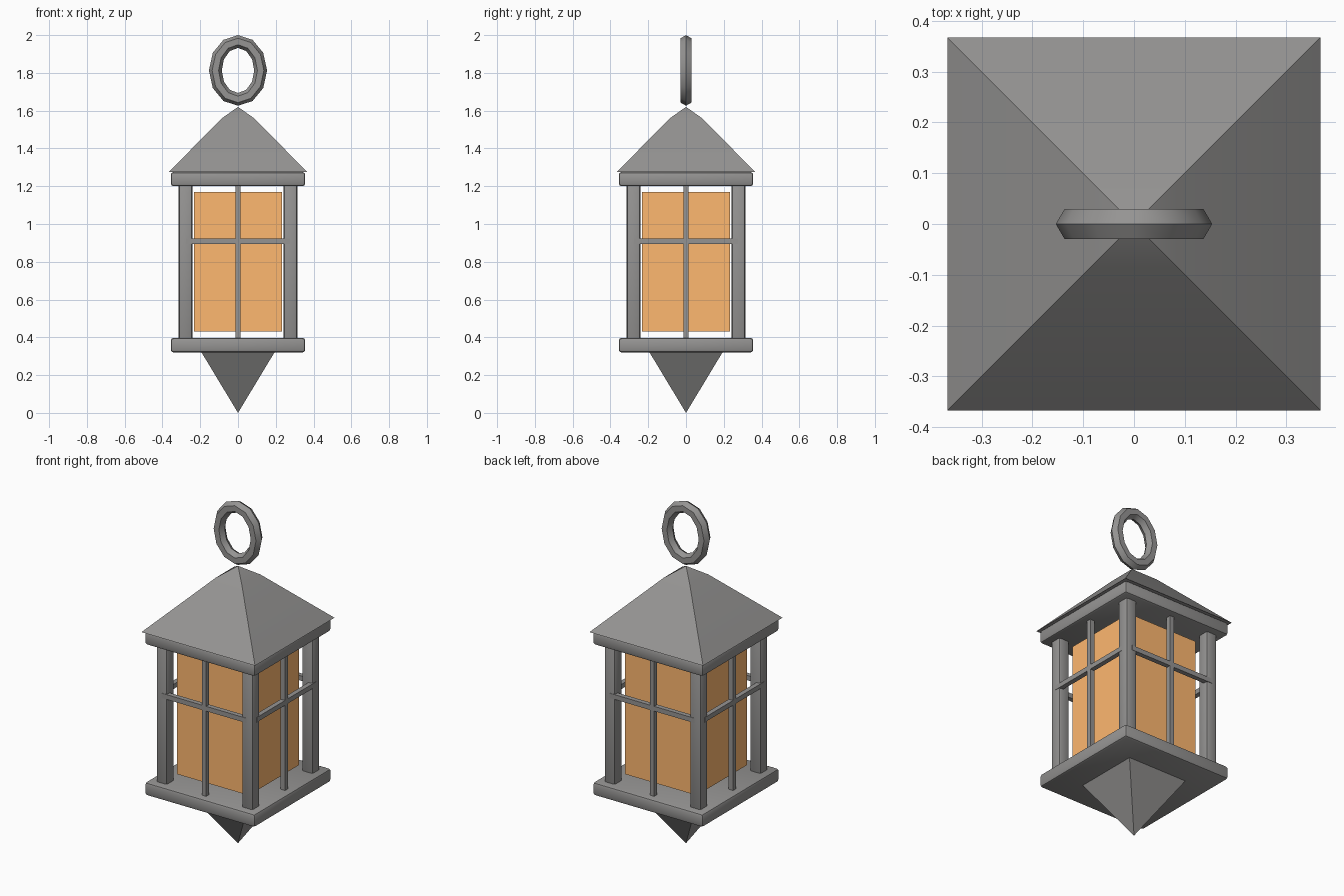
import bpy, bmesh
from math import pi, sin, cos, radians
from mathutils import Matrix

if "Cube" in bpy.data.objects:
    bpy.data.objects.remove(bpy.data.objects["Cube"])


def material(name, color):
    mat = bpy.data.materials.new(name)
    mat.diffuse_color = (*color, 1)
    mat.use_nodes = True
    mat.node_tree.nodes["Principled BSDF"].inputs["Base Color"].default_value = mat.diffuse_color
    return mat


iron = material("dark_iron", (0.30, 0.295, 0.29))
amber = material("amber_glass", (1.0, 0.48, 0.16))


def finish(name, bm, bevel=0.0, segments=1, mat=iron, angle=35):
    bmesh.ops.recalc_face_normals(bm, faces=bm.faces)
    me = bpy.data.meshes.new(name)
    bm.to_mesh(me)
    bm.free()
    me.materials.append(mat)
    ob = bpy.data.objects.new(name, me)
    bpy.context.collection.objects.link(ob)
    if bevel:
        m = ob.modifiers.new("bevel", 'BEVEL')
        m.width = bevel
        m.segments = segments
    bpy.ops.object.select_all(action='DESELECT')
    ob.select_set(True)
    bpy.context.view_layer.objects.active = ob
    if bevel:
        bpy.ops.object.modifier_apply(modifier="bevel")
    bpy.ops.object.shade_smooth_by_angle(angle=radians(angle))
    return ob


def box(name, lo, hi, bevel=0.0, segments=1, turn=0.0, mat=iron):
    size = [b - a for a, b in zip(lo, hi)]
    mid = [(a + b) / 2 for a, b in zip(lo, hi)]
    bm = bmesh.new()
    bmesh.ops.create_cube(bm, size=1, matrix=Matrix.Rotation(turn, 4, 'Z')
                          @ Matrix.Translation(mid) @ Matrix.Diagonal((*size, 1)))
    return finish(name, bm, bevel, segments, mat)


def square_loft(name, profile):
    """Stack square rings given as (half width, z); the last entry is the tip."""
    bm = bmesh.new()
    rings = [[bm.verts.new((h * sx, h * sy, z))
              for sx, sy in ((-1, -1), (1, -1), (1, 1), (-1, 1))]
             for h, z in profile[:-1]]
    tip = bm.verts.new((0, 0, profile[-1][1]))
    bm.faces.new(rings[0])
    for a, b in zip(rings, rings[1:]):
        for i in range(4):
            j = (i + 1) % 4
            bm.faces.new((a[i], a[j], b[j], b[i]))
    for i in range(4):
        bm.faces.new((rings[-1][i], rings[-1][(i + 1) % 4], tip))
    return finish(name, bm)


def oval_ring(name, rx, rz, r, z, n=12, m=6):
    """Upright oval ring of even thickness with a six-sided section."""
    bm = bmesh.new()
    v = []
    for i in range(n):
        a = 2 * pi * i / n
        v.append([bm.verts.new(((rx + r * cos(b)) * cos(a), r * sin(b),
                                z + (rz + r * cos(b)) * sin(a)))
                  for b in (2 * pi * k / m for k in range(m))])
    for i in range(n):
        for k in range(m):
            p, q = (i + 1) % n, (k + 1) % m
            bm.faces.new((v[i][k], v[p][k], v[p][q], v[i][q]))
    return finish(name, bm, angle=40)


# Base and top plates
for name, z0, z1 in (("base_plate", 0.32, 0.397), ("top_plate", 1.2, 1.275)):
    box(name, (-0.356, -0.356, z0), (0.356, 0.356, z1), 0.015, 2)

# Roof with a slightly flattened peak, and the pointed drop below
square_loft("roof", [(0.367, 1.275), (0.085, 1.56), (0, 1.62)])
square_loft("bottom_point", [(0.196, 0.325), (0, 0.0)])

# Corner posts and window bars, repeated on four sides
for i in range(4):
    t = i * pi / 2
    box(f"corner_post_{i}", (0.242, -0.312, 0.385), (0.312, -0.242, 1.215), 0.011, 2, t)
    box(f"upright_bar_{i}", (-0.014, -0.314, 0.39), (0.014, -0.286, 1.21), turn=t)
    box(f"cross_bar_{i}", (-0.275, -0.314, 0.895), (0.275, -0.286, 0.923), turn=t)

# Amber glass
box("glass", (-0.232, -0.232, 0.43), (0.232, 0.232, 1.17), mat=amber)

# Low-poly hanging ring
oval_ring("hanging_ring", 0.12, 0.153, 0.034, 1.813)
